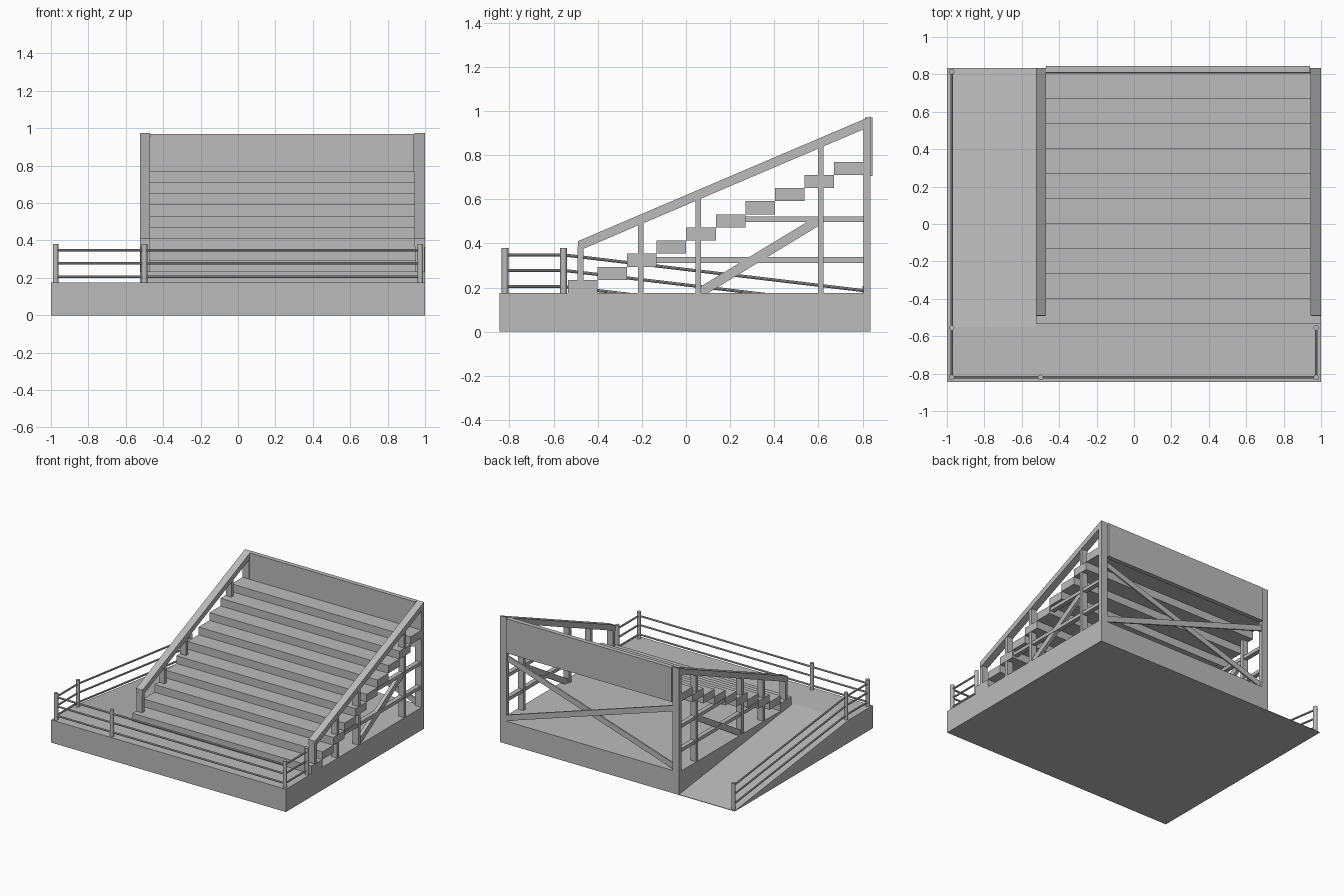
import bpy
from mathutils import Vector

cube = bpy.data.objects.get("Cube")
if cube:
    bpy.data.objects.remove(cube)

grey = bpy.data.materials.new("plain grey")
grey.use_nodes = True
grey.diffuse_color = (0.5, 0.5, 0.5, 1)
grey.node_tree.nodes["Principled BSDF"].inputs["Base Color"].default_value = (0.5, 0.5, 0.5, 1)


def add_mesh(name, verts, faces):
    mesh = bpy.data.meshes.new(name)
    mesh.from_pydata(verts, [], faces)
    mesh.materials.append(grey)
    obj = bpy.data.objects.new(name, mesh)
    bpy.context.collection.objects.link(obj)
    return obj


def extrude(name, profile, x0, x1):
    """Extrude a counter-clockwise (y, z) profile from x0 to x1."""
    n = len(profile)
    verts = [(x, y, z) for x in (x0, x1) for y, z in profile]
    faces = [tuple(reversed(range(n))), tuple(range(n, 2 * n))]
    faces += [(i, (i + 1) % n, n + (i + 1) % n, n + i) for i in range(n)]
    return add_mesh(name, verts, faces)


def box(name, x0, x1, y0, y1, z0, z1):
    return extrude(name, [(y0, z0), (y1, z0), (y1, z1), (y0, z1)], x0, x1)


def rod(name, a, b, radius, sides=12):
    a, b = Vector(a), Vector(b)
    bpy.ops.mesh.primitive_cylinder_add(vertices=sides, radius=radius,
                                        depth=(b - a).length, location=(a + b) / 2)
    obj = bpy.context.object
    obj.name = name
    obj.rotation_euler = (b - a).to_track_quat('Z', 'Y').to_euler()
    obj.data.materials.append(grey)
    bpy.ops.object.shade_smooth_by_angle()


DECK = 0.175          # platform height
LEFT, RIGHT = 1.0, -0.525
FRONT, BACK = -0.845, 0.835

# Platform and access ramp
box("platform", RIGHT, LEFT, FRONT, BACK, 0, DECK)
extrude("ramp", [(FRONT, 0), (BACK, 0), (BACK, 0.004), (-0.55, DECK), (FRONT, DECK)], -1, RIGHT)

# Ten stepped seating rows
RUN, RISE = 0.134, 0.0595
for i in range(10):
    y, z = -0.535 + i * RUN, DECK + i * RISE
    box("seating_row", RIGHT, LEFT, y, y + RUN, z, z + RISE)


def rail_z(y):
    return 0.41 + (y + 0.49) * 0.565 / 1.325


# Side frames: sloping rail, posts, horizontal bars and brace
for side, x0 in (("left", 0.945), ("right", RIGHT)):
    x1 = x0 + 0.055
    extrude(side + "_sloping_rail",
            [(-0.49, 0.365), (BACK, 0.93), (BACK, 0.975), (-0.49, 0.41)], x0, x1)
    for y in (-0.478, -0.205, 0.055, 0.61):
        box(side + "_post", x0 + 0.003, x1 - 0.003, y - 0.013, y + 0.013, DECK, rail_z(y) - 0.03)
    box(side + "_back_post", x0, x1, 0.805, BACK, DECK, 0.955)
    for y, z in ((-0.135, 0.325), (0.27, 0.51)):
        box(side + "_horizontal_bar", x0 + 0.01, x1 - 0.01, y, 0.81, z - 0.013, z + 0.013)
    extrude(side + "_diagonal_brace",
            [(0.05, DECK), (0.1, DECK), (0.61, 0.485), (0.61, 0.515), (0.55, 0.498), (0.05, 0.195)],
            x0 + 0.014, x1 - 0.014)

# Back panel and crossed braces
box("back_panel", -0.47, 0.94, 0.81, 0.845, 0.705, 0.97)
for name, xa, xb, y in (("back_brace_falling", 0.95, -0.475, 0.808),
                        ("back_brace_rising", -0.475, 0.95, 0.82)):
    low, high = DECK, 0.63
    prof = [(xa, high), (xb, low), (xb, low + 0.045), (xa, high + 0.045)]
    verts = [(x, yy, z) for yy in (y, y + 0.012) for x, z in prof]
    faces = [(0, 1, 2, 3), (7, 6, 5, 4)] + [(i, i + 4, (i + 1) % 4 + 4, (i + 1) % 4) for i in range(4)]
    if xa > xb:
        faces = [f[::-1] for f in faces]
    add_mesh(name, verts, faces)

# Guard railing posts
EDGE, RY = 0.975, -0.82
for x, y, z in ((-EDGE, RY, DECK), (-EDGE, -0.555, DECK), (-EDGE, 0.815, 0.003),
                (-0.5, RY, DECK), (EDGE, RY, DECK), (EDGE, -0.555, DECK)):
    rod("guard_post", (x, y, z), (x, y, z + 0.205), 0.015)

# Guard rails along the front, the corners and down the ramp
for z in (0.205, 0.278, 0.348):
    path = [(EDGE, -0.555, z), (EDGE, RY, z), (-EDGE, RY, z),
            (-EDGE, -0.555, z), (-EDGE, 0.815, z - 0.163)]
    for a, b in zip(path, path[1:]):
        rod("guard_rail", a, b, 0.007, 8)
